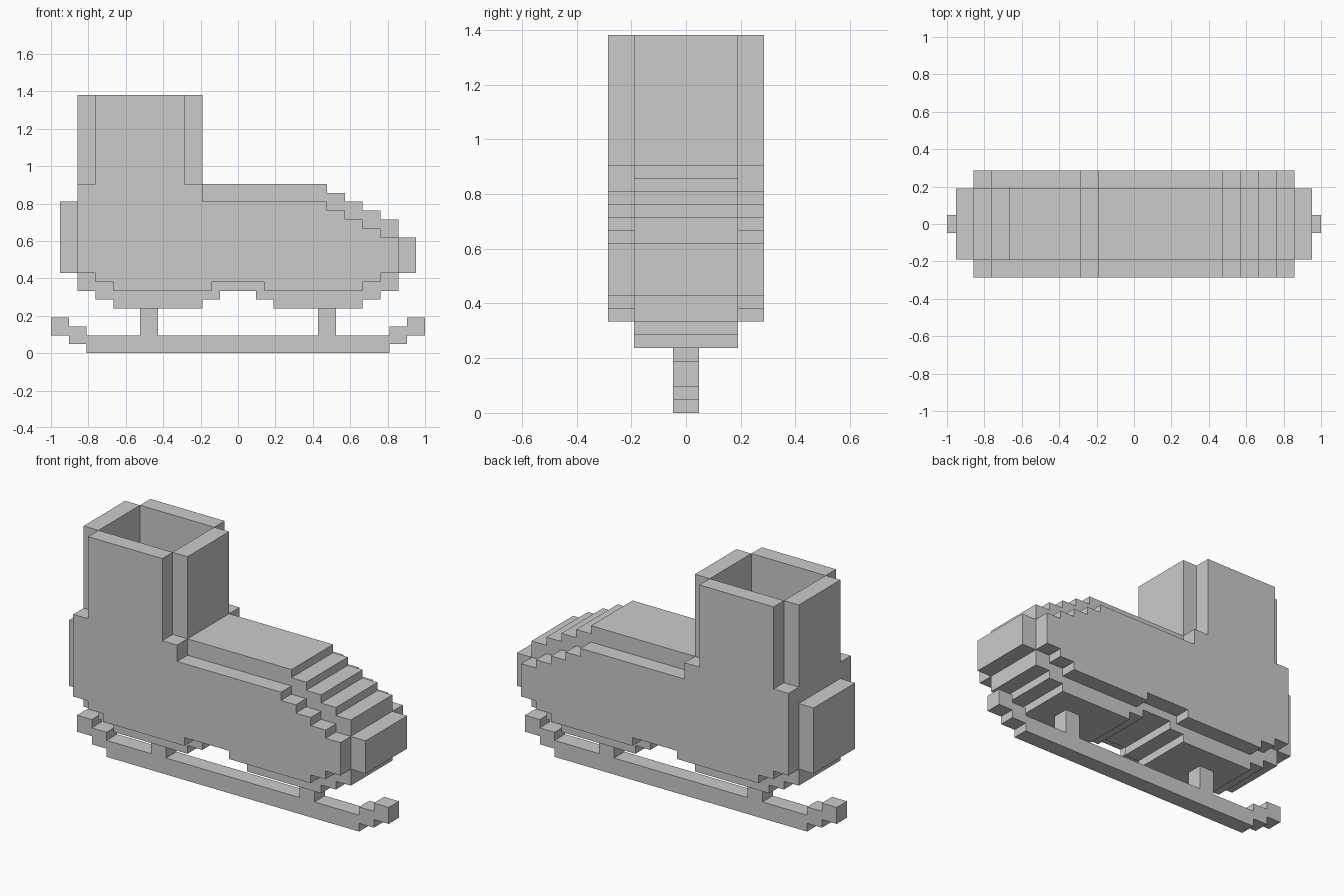
import bpy, bmesh

if "Cube" in bpy.data.objects:
    bpy.data.objects.remove(bpy.data.objects["Cube"])

U = 1 / 21  # grid step the blocky model is built on


def stepped(name, runs, end, y0, y1):
    """Extrude a stepped side profile from y0 to y1.
    Each run is (start x, bottom z, top z); it lasts until the next start."""
    ends = [r[0] for r in runs[1:]] + [end]
    low, high = [], []
    for (x, z0, z1), xe in zip(runs, ends):
        low += [(x, z0), (xe, z0)]
        high += [(x, z1), (xe, z1)]
    outline = list(dict.fromkeys(low + high[::-1]))
    bm = bmesh.new()
    face = bm.faces.new([bm.verts.new((x * U, y0 * U, z * U)) for x, z in outline])
    ext = bmesh.ops.extrude_face_region(bm, geom=[face])
    moved = [v for v in ext["geom"] if isinstance(v, bmesh.types.BMVert)]
    bmesh.ops.translate(bm, verts=moved, vec=(0, (y1 - y0) * U, 0))
    bmesh.ops.recalc_face_normals(bm, faces=bm.faces)
    mesh = bpy.data.meshes.new(name)
    bm.to_mesh(mesh)
    bm.free()
    obj = bpy.data.objects.new(name, mesh)
    bpy.context.collection.objects.link(obj)
    return obj


# Blade with upturned ends, and its two posts
stepped("blade", [(-21, 2, 4), (-19, 1, 3), (-17, 0, 2), (17, 1, 3), (19, 2, 4)], 21, -1, 1)
for name, x in (("rear_post", -11), ("front_post", 9)):
    stepped(name, [(x, 2, 5)], x + 2, -1, 1)

# Boot sides: foot and shaft in one slab, mirrored left and right
side = [(-18, 9, 19), (-16, 8, 29), (-14, 7, 29), (-6, 7, 19), (-4, 7, 17), (-3, 8, 17),
        (3, 7, 17), (10, 7, 16), (12, 7, 15), (14, 8, 14), (16, 9, 13)]
stepped("boot_side_right", side, 18, -6, -4)
stepped("boot_side_left", side, 18, 4, 6)

# Sole: a two-step-thick plate with heel and ball pads around an arch
sole = [(-18, 7), (-16, 6), (-14, 5), (-4, 6), (-2, 7), (2, 6), (4, 5), (14, 6), (16, 7)]
stepped("sole", [(x, z, z + 2) for x, z in sole], 18, -4, 4)

# Shaft front running into the instep and stepped toe top
stepped("shaft_front_and_instep", [(-6, 17, 29), (-4, 17, 19), (10, 16, 18), (12, 15, 17),
                                   (14, 14, 16), (16, 13, 15)], 18, -4, 4)

# Shaft back, heel and toe plates close the hollow boot
stepped("shaft_back", [(-18, 17, 29)], -16, -4, 4)
stepped("heel_plate", [(-20, 9, 17)], -18, -4, 4)
stepped("toe_plate", [(18, 9, 13)], 20, -4, 4)
